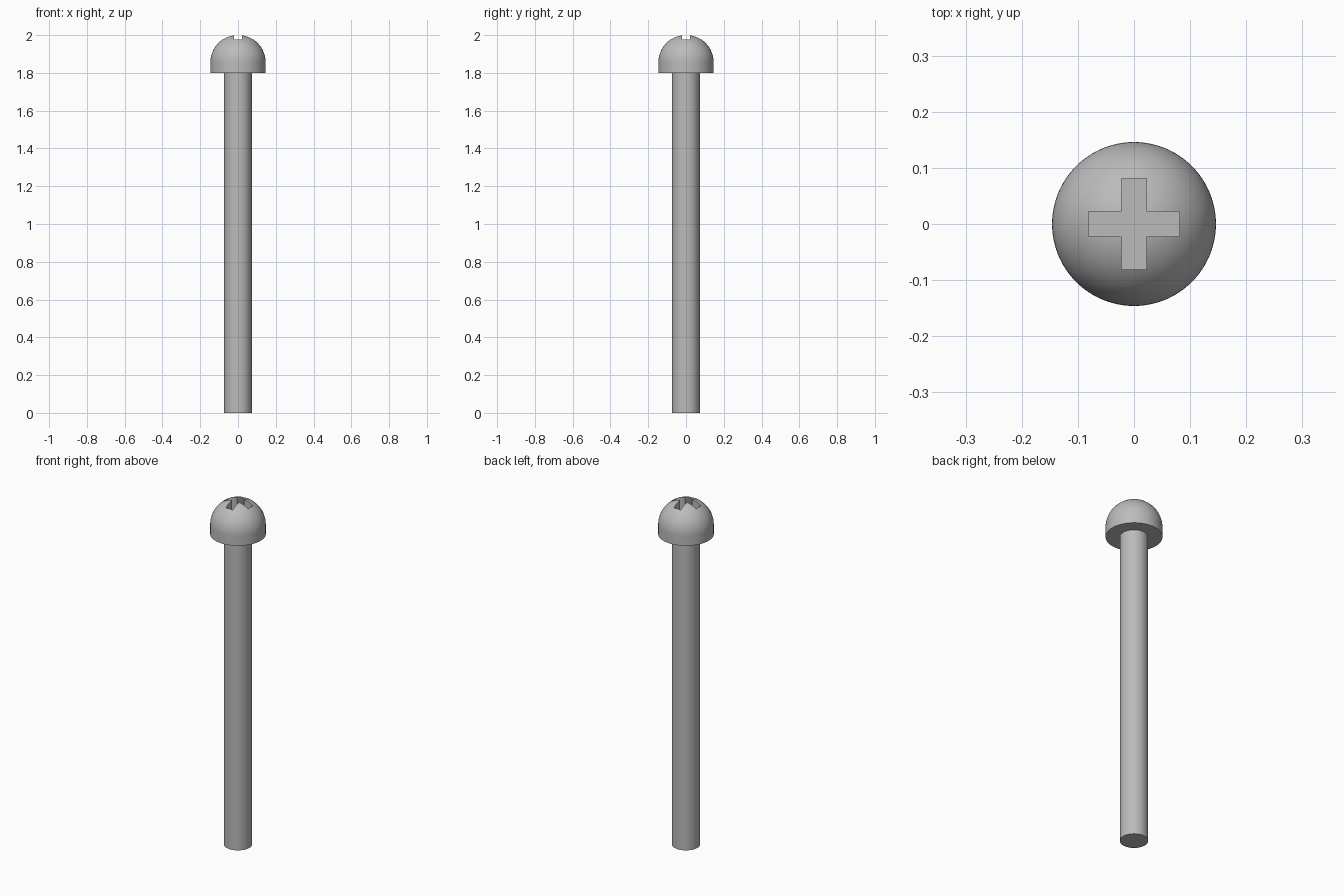
import bpy, bmesh, math
from mathutils import Matrix, Vector

old = bpy.data.objects.get("Cube")
if old:
    bpy.data.objects.remove(old, do_unlink=True)

HEAD_R, SHANK_R = 0.146, 0.073
HEAD_Z, DOME_Z, FLOOR_Z = 1.80, 1.856, 1.90
SEGMENTS = 96

steel = bpy.data.materials.new("grey steel")
steel.use_nodes = True
steel.diffuse_color = (0.5, 0.5, 0.5, 1)
steel.node_tree.nodes["Principled BSDF"].inputs["Base Color"].default_value = (0.5, 0.5, 0.5, 1)


def make_object(name, bm):
    bmesh.ops.recalc_face_normals(bm, faces=bm.faces)
    mesh = bpy.data.meshes.new(name)
    bm.to_mesh(mesh)
    bm.free()
    obj = bpy.data.objects.new(name, mesh)
    bpy.context.collection.objects.link(obj)
    mesh.materials.append(steel)
    return obj


def lathe(name, profile):
    """Spin a radius/height profile about the vertical axis."""
    bm = bmesh.new()
    verts = [bm.verts.new((r, 0, z)) for r, z in profile]
    edges = [bm.edges.new(pair) for pair in zip(verts, verts[1:])]
    bmesh.ops.spin(bm, geom=verts + edges, cent=(0, 0, 0), axis=(0, 0, 1),
                   angle=math.tau, steps=SEGMENTS, use_duplicate=False)
    bmesh.ops.remove_doubles(bm, verts=bm.verts, dist=0.00001)
    return make_object(name, bm)


def smooth(obj):
    bpy.ops.object.select_all(action='DESELECT')
    obj.select_set(True)
    bpy.context.view_layer.objects.active = obj
    bpy.ops.object.shade_smooth_by_angle(angle=math.radians(30))


# Shank
shank = lathe("shank", [(0, 0), (SHANK_R, 0), (SHANK_R, HEAD_Z), (0, HEAD_Z)])

# Domed head with a short straight rim
steps = 24
dome = [(HEAD_R * math.cos(a), DOME_Z + HEAD_R * math.sin(a))
        for a in (math.pi / 2 * i / steps for i in range(steps))]
head = lathe("head", [(0, HEAD_Z), (HEAD_R, HEAD_Z)] + dome + [(0, DOME_Z + HEAD_R)])

# Cross-shaped driver recess: extruded plus outline
LONG, HALF = 0.081, 0.0225
bm = bmesh.new()
corners = []
for quarter in range(4):
    turn = Matrix.Rotation(quarter * math.pi / 2, 3, 'Z')
    for x, y in ((LONG, -HALF), (LONG, HALF), (HALF, HALF)):
        corners.append(bm.verts.new(turn @ Vector((x, y, FLOOR_Z))))
base = bm.faces.new(corners)
top = bmesh.ops.extrude_face_region(bm, geom=[base])["geom"]
bmesh.ops.translate(bm, vec=(0, 0, 0.2),
                    verts=[v for v in top if isinstance(v, bmesh.types.BMVert)])
cutter = make_object("recess_cutter", bm)
cutter.hide_render = True

cut = head.modifiers.new("driver recess", 'BOOLEAN')
cut.operation, cut.solver, cut.object = 'DIFFERENCE', 'EXACT', cutter
bpy.context.view_layer.objects.active = head
bpy.ops.object.modifier_apply(modifier=cut.name)
bpy.data.objects.remove(cutter, do_unlink=True)

for part in (shank, head):
    smooth(part)
